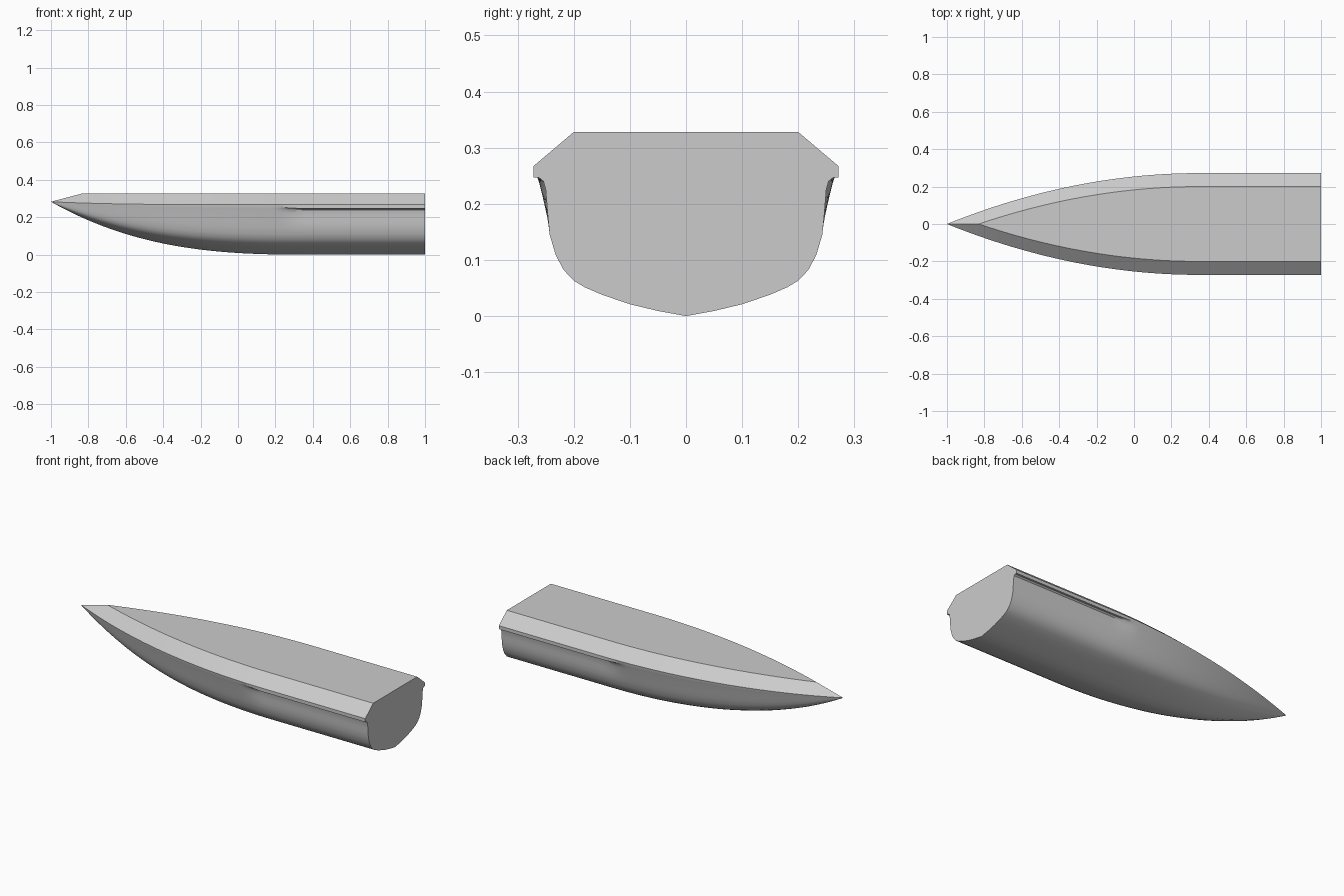
import bpy, bmesh, math

cube = bpy.data.objects.get("Cube")
if cube:
    bpy.data.objects.remove(cube, do_unlink=True)

BOW, STERN, MID, DECK_START = -1.0, 1.0, 0.35, -0.83
BEAM, DECK_HALF, DECK_Z, RAIL_Z, TIP_Z = 0.272, 0.2, 0.328, 0.267, 0.283

# Half sections from keel to rail as (y, z): plain forward, undercut rail aft
BOTTOM = [(0, 0), (0.05, 0.009), (0.1, 0.021), (0.15, 0.038), (0.18, 0.051),
          (0.2, 0.063), (0.218, 0.082), (0.232, 0.108), (0.243, 0.145)]
PLAIN = BOTTOM + [(0.25, 0.175), (0.256, 0.2), (0.261, 0.22), (0.265, 0.236),
                  (0.268, 0.247), (0.27, 0.254), (0.272, 0.267)]
UNDERCUT = BOTTOM + [(0.246, 0.175), (0.248, 0.2), (0.25, 0.225), (0.254, 0.24),
                     (0.262, 0.2465), (0.272, 0.247), (0.272, 0.267)]


def mix(a, b, f):
    return a + (b - a) * f


def clamp(v):
    return max(0.0, min(1.0, v))


def half_section(x):
    """Points from keel to deck edge at station x."""
    t = clamp((MID - x) / (MID - BOW))
    width = BEAM * (1 - t * t)
    keel = 0.083 * t ** 2 + 0.2 * t ** 3
    rail = RAIL_Z + (TIP_Z - RAIL_Z) * t ** 4
    groove = clamp((x - 0.18) / 0.18)
    groove = groove * groove * (3 - 2 * groove)
    points = []
    for (y0, z0), (y1, z1) in zip(PLAIN, UNDERCUT):
        u = mix(y0, y1, groove) / BEAM
        v = mix(z0, z1, groove) / RAIL_Z
        u = mix(u, v ** 0.6, 0.3 * t * t)      # finer sections toward the bow
        points.append((x, u * width, mix(keel, rail, v)))
    s = clamp((MID - x) / (MID - DECK_START))
    rise = clamp((x - BOW) / (DECK_START - BOW))
    points.append((x, DECK_HALF * (1 - s * s), mix(TIP_Z, DECK_Z, rise)))
    return points


# Stations along the length, with exact breaks at the deck tip and parallel body
stations = [mix(BOW, DECK_START, i / 8) for i in range(8)]
stations += [mix(DECK_START, 0.18, i / 32) for i in range(32)]
stations += [mix(0.18, 0.36, i / 12) for i in range(13)] + [STERN]

# Loft the mirrored sections into one closed hull
bm = bmesh.new()
rings = []
for x in stations:
    half = half_section(x)
    ring = half + [(px, -py, pz) for px, py, pz in reversed(half[1:])]
    rings.append([bm.verts.new(p) for p in ring])
count = len(rings[0])
for a, b in zip(rings, rings[1:]):
    for i in range(count):
        j = (i + 1) % count
        bm.faces.new((a[i], a[j], b[j], b[i]))
bm.faces.new(rings[-1])
bmesh.ops.remove_doubles(bm, verts=bm.verts, dist=0.00005)
bmesh.ops.recalc_face_normals(bm, faces=bm.faces)

mesh = bpy.data.meshes.new("hull")
bm.to_mesh(mesh)
bm.free()
hull = bpy.data.objects.new("hull", mesh)
bpy.context.collection.objects.link(hull)

# Single grey finish
grey = bpy.data.materials.new("grey")
grey.use_nodes = True
colour = (0.6, 0.6, 0.6, 1)
grey.diffuse_color = colour
grey.node_tree.nodes["Principled BSDF"].inputs["Base Color"].default_value = colour
mesh.materials.append(grey)

bpy.ops.object.select_all(action="DESELECT")
hull.select_set(True)
bpy.context.view_layer.objects.active = hull
bpy.ops.object.shade_smooth_by_angle(angle=math.radians(28))
